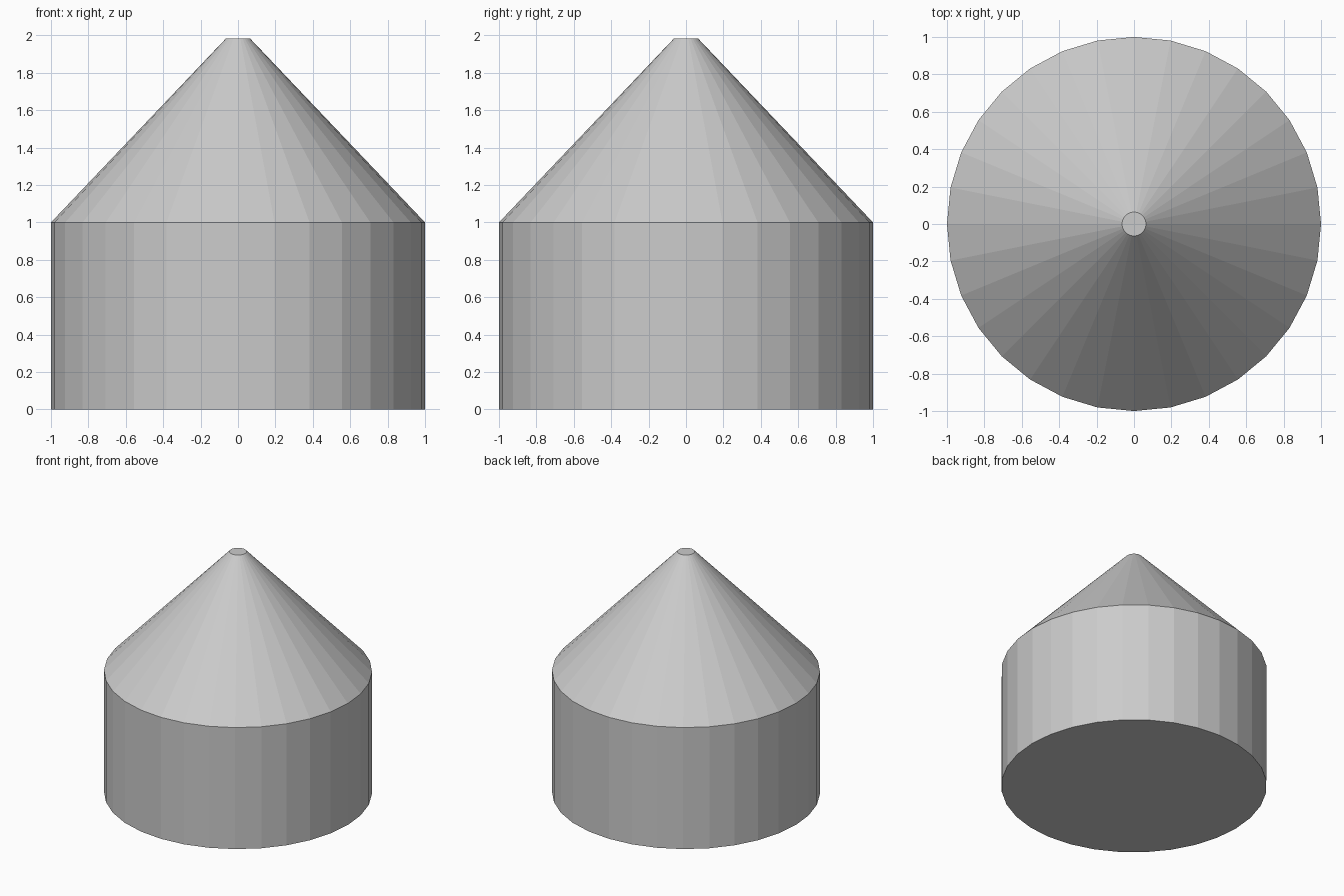
import bpy, bmesh
from math import cos, sin, tau

if "Cube" in bpy.data.objects:
    bpy.data.objects.remove(bpy.data.objects["Cube"])

SIDES = 32
# Profile (radius, height): base, shoulder, blunt tip
PROFILE = [(1.0, 0.0), (1.0, 1.0), (0.064, 1.984)]

# Closed body: cylinder drum with truncated cone roof
bm = bmesh.new()
rings = [[bm.verts.new((r * cos(tau * i / SIDES), r * sin(tau * i / SIDES), z))
          for i in range(SIDES)] for r, z in PROFILE]
for low, high in zip(rings, rings[1:]):
    for i in range(SIDES):
        j = (i + 1) % SIDES
        bm.faces.new((low[i], low[j], high[j], high[i]))

# Flat caps at the base and the tip
bm.faces.new(rings[0][::-1])
bm.faces.new(rings[-1])

mesh = bpy.data.meshes.new("cone_topped_drum")
bm.to_mesh(mesh)
bm.free()
bpy.context.collection.objects.link(bpy.data.objects.new("cone_topped_drum", mesh))
